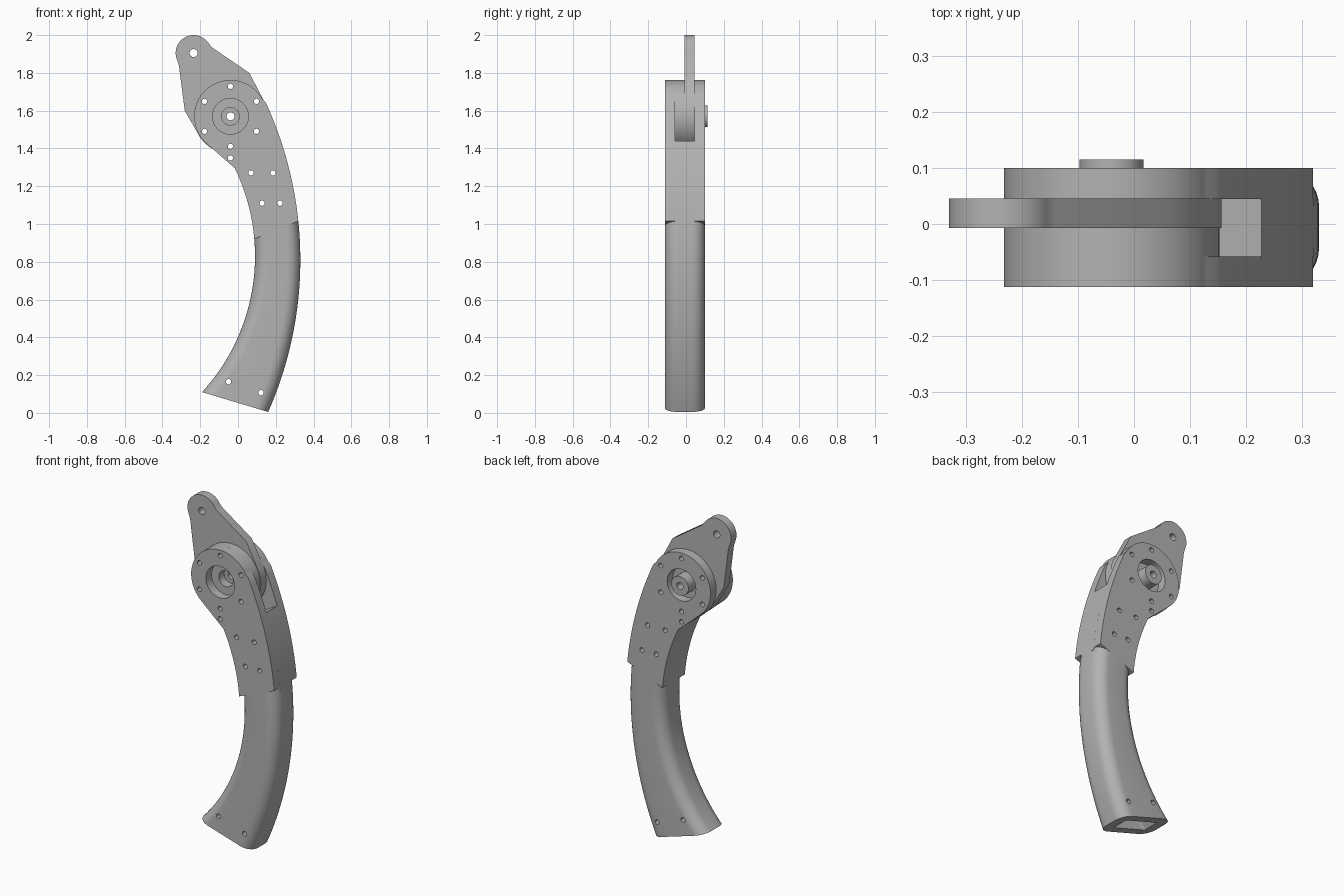
import bpy, bmesh
from math import sin, cos, pi, radians, sqrt

if "Cube" in bpy.data.objects:
    bpy.data.objects.remove(bpy.data.objects["Cube"])

grey = bpy.data.materials.new("plain_grey")
grey.use_nodes = True
grey.diffuse_color = (0.45, 0.45, 0.45, 1)
grey.node_tree.nodes["Principled BSDF"].inputs["Base Color"].default_value = (0.45, 0.45, 0.45, 1)

# Layer boundaries through the thickness
FRONT, GAP_FRONT, LEVER_FRONT, GAP_BACK, BACK = -0.112, -0.058, -0.007, 0.045, 0.10
HUB = (-0.04, 1.57)
DISC_R = 0.192
PIVOT = (-0.235, 1.905)


def outer_edge(z):
    return 0.33 - (1.99 - sqrt(1.99 ** 2 - (z - 0.81) ** 2))


def inner_edge(z):
    return 0.09 - (1.065 - sqrt(1.065 ** 2 - (z - 0.83) ** 2))


def steps(a, b, n):
    return [a + (b - a) * i / n for i in range(n + 1)]


def edge(func, z0, z1, n=16):
    return [(func(z), z) for z in steps(z0, z1, n)]


def arc(centre, r, a0, a1, n=48):
    return [(centre[0] + r * cos(radians(a)), centre[1] + r * sin(radians(a)))
            for a in steps(a0, a1, n)]


def loft(bm, rings):
    """Closed solid through a series of equal rings."""
    rows = [[bm.verts.new(p) for p in ring] for ring in rings]
    n = len(rows[0])
    for a, b in zip(rows, rows[1:]):
        for i in range(n):
            bm.faces.new((a[i], a[(i + 1) % n], b[(i + 1) % n], b[i]))
    bm.faces.new(rows[0][::-1])
    bm.faces.new(rows[-1])


def make(name, bm):
    bmesh.ops.recalc_face_normals(bm, faces=bm.faces)
    mesh = bpy.data.meshes.new(name)
    bm.to_mesh(mesh)
    bm.free()
    obj = bpy.data.objects.new(name, mesh)
    bpy.context.collection.objects.link(obj)
    mesh.materials.append(grey)
    return obj


def cut(obj, cutter_bm):
    cutter = make("cutter", cutter_bm)
    cutter.hide_render = True
    mod = obj.modifiers.new("cut", "BOOLEAN")
    mod.operation, mod.solver, mod.object = "DIFFERENCE", "EXACT", cutter
    bpy.context.view_layer.objects.active = obj
    bpy.ops.object.modifier_apply(modifier=mod.name)
    bpy.data.objects.remove(cutter)


def smooth(obj):
    bpy.ops.object.select_all(action="DESELECT")
    obj.select_set(True)
    bpy.context.view_layer.objects.active = obj
    bpy.ops.object.shade_smooth_by_angle(angle=radians(30))


def drill(obj, holes):
    bm = bmesh.new()
    for (x, z), r in holes:
        ring = arc((x, z), r, 0, 360, 32)[:-1]
        loft(bm, [[(px, y, pz) for px, pz in ring] for y in (-0.3, 0.3)])
    cut(obj, bm)


def plate(name, outline, y0, y1, holes=()):
    bm = bmesh.new()
    loft(bm, [[(x, y, z) for x, z in outline] for y in (y0, y1)])
    obj = make(name, bm)
    if holes:
        drill(obj, holes)
    smooth(obj)
    return obj


# Hole groups
SMALL = 0.014
disc_holes = [(p, SMALL) for p in arc(HUB, 0.159, 30, 330, 5)]
arm_holes = [(p, SMALL) for p in ((0.069, 1.27), (0.185, 1.27), (0.127, 1.11), (0.222, 1.11))]
stop_hole = [((HUB[0], 1.35), SMALL)]

# Front and back side plates
side = (edge(outer_edge, 1.015, 1.645) + arc(HUB, DISC_R, 28, 225)
        + edge(inner_edge, 1.295, 0.92))
for name, y0, y1 in (("front_side_plate", FRONT, GAP_FRONT), ("back_side_plate", GAP_BACK, BACK)):
    plate(name, side, y0, y1, disc_holes + arm_holes + stop_hole + [(HUB, 0.095)])

# Filler block between the side plates
block = edge(outer_edge, 1.0, 1.44) + edge(inner_edge, 1.30, 0.91)
plate("spacer_block", block, GAP_FRONT, GAP_BACK, arm_holes)

# Spacer disc beside the lever
plate("spacer_disc", arc(HUB, DISC_R, 0, 360, 64)[:-1], GAP_FRONT, LEVER_FRONT,
      disc_holes + [(HUB, 0.047)])

# Swinging lever with rounded pivot end
lever = (arc(PIVOT, 0.095, 32, 198, 32) + [(-0.313, 1.84), (-0.282, 1.60)]
         + arc(HUB, DISC_R + 0.004, 216, 382) + [(0.06, 1.80), (-0.138, 1.935)])
plate("lever", lever, LEVER_FRONT, GAP_BACK,
      disc_holes + [(HUB, 0.021), (PIVOT, 0.021)])

# Hub boss on the back of the lever
plate("hub_boss", arc(HUB, 0.057, 0, 360, 48)[:-1], GAP_BACK, 0.115, [(HUB, 0.021)])


# Curved hollow handle: rounded rectangle swept between the two edge curves
def handle_ring(t, wall_long=0.0, y0=FRONT, y1=BACK, r=0.07):
    zo, zi = 0.005 + 1.01 * t, 0.11 + 0.81 * t
    ox, ix = outer_edge(zo), inner_edge(zi)
    dx, dz = ox - ix, zo - zi
    length = sqrt(dx * dx + dz * dz)
    lo, hi = wall_long, length - wall_long
    ring = []
    for u, v, a in ((hi - r, y1 - r, 0), (lo + r, y1 - r, 90),
                    (lo + r, y0 + r, 180), (hi - r, y0 + r, 270)):
        for s, y in arc((u, v), r, a, a + 90, 8):
            ring.append((ix + dx * s / length, y, zi + dz * s / length))
    return ring


bm = bmesh.new()
loft(bm, [handle_ring(t) for t in steps(0, 1, 32)])
handle = make("handle", bm)
bm = bmesh.new()
loft(bm, [handle_ring(t, 0.07, GAP_FRONT, GAP_BACK, 0.006) for t in steps(-0.05, 0.95, 24)])
cut(handle, bm)
drill(handle, [((-0.05, 0.165), SMALL), ((0.122, 0.107), SMALL)])
smooth(handle)
